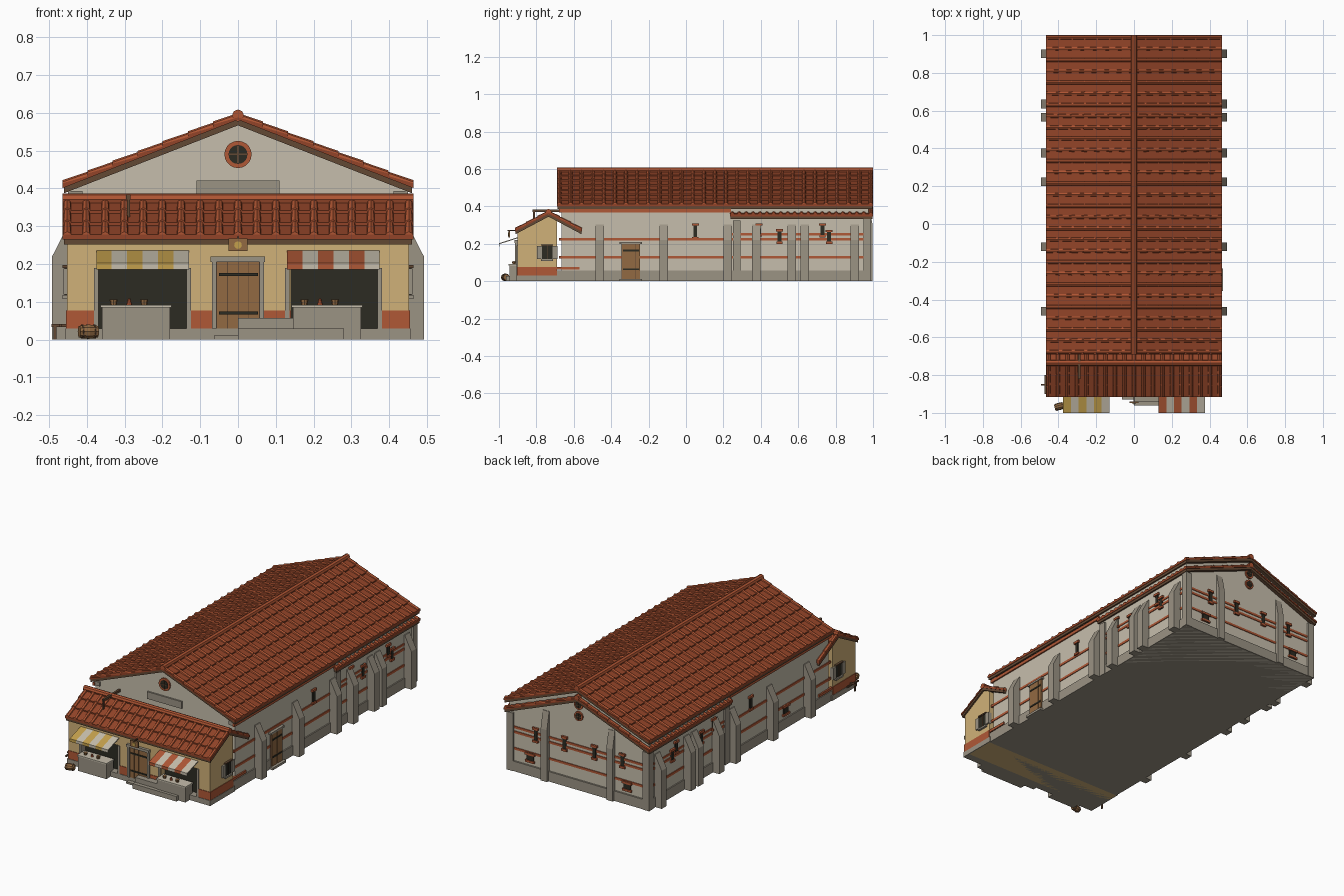
import bpy, bmesh, math
from mathutils import Matrix, Vector

if "Cube" in bpy.data.objects:
    bpy.data.objects.remove(bpy.data.objects["Cube"])

def lin(c):
    return tuple(((v / 255 + 0.055) / 1.055) ** 2.4 if v > 10 else v / 3295 for v in c) + (1,)

COLORS = dict(tile=(174, 84, 50), dark_tile=(146, 68, 40), timber=(98, 72, 52), plaster=(198, 190, 172),
              ochre=(208, 177, 120), stone=(155, 147, 132), brick=(176, 88, 54), opening=(44, 43, 34),
              wood=(146, 106, 66), yellow=(196, 160, 76))
MATS = {}
for n, c in COLORS.items():
    MATS[n] = bpy.data.materials.new(n)
    MATS[n].diffuse_color = lin(c)

class Part:
    """Collects simple solids into one named object."""
    def __init__(self, name):
        self.name, self.bm, self.slots = name, bmesh.new(), []

    def slot(self, mat):
        if mat not in self.slots:
            self.slots.append(mat)
        return self.slots.index(mat)

    def loft(self, a, b, mat):
        """Solid between two matching closed outlines."""
        A, B = [self.bm.verts.new(p) for p in a], [self.bm.verts.new(p) for p in b]
        n, k = len(A), self.slot(mat)
        fs = [self.bm.faces.new(A), self.bm.faces.new(B[::-1])]
        fs += [self.bm.faces.new((A[i], B[i], B[(i + 1) % n], A[(i + 1) % n])) for i in range(n)]
        for f in fs:
            f.material_index = k

    def prism(self, axis, pts, lo, hi, mat):
        put = (lambda p, t: (t, p[0], p[1])) if axis == 'x' else (lambda p, t: (p[0], t, p[1]))
        self.loft([put(p, lo) for p in pts], [put(p, hi) for p in pts], mat)

    def box(self, x0, x1, y0, y1, z0, z1, mat):
        self.prism('x', [(y0, z0), (y1, z0), (y1, z1), (y0, z1)], x0, x1, mat)

    def cyl(self, center, axis, r0, r1, length, mat, n=10):
        q = Vector(axis).to_track_quat('Z', 'Y')
        ring = lambda r, h: [Vector(center) + q @ Vector((r * math.cos(i * math.tau / n),
                             r * math.sin(i * math.tau / n), h)) for i in range(n)]
        self.loft(ring(r0, -length / 2), ring(r1, length / 2), mat)

    def wall(self, side, u0, u1, z0, z1, out, mat):
        """Plate on a hall wall: right, left or back."""
        if side == 'back':
            self.box(u0, u1, 0.97, 0.975 + out, z0, z1, mat)
        else:
            s = 1 if side == 'right' else -1
            self.box(s * 0.44, s * (0.445 + out), u0, u1, z0, z1, mat)

    def done(self):
        bmesh.ops.recalc_face_normals(self.bm, faces=self.bm.faces)
        me = bpy.data.meshes.new(self.name)
        self.bm.to_mesh(me)
        for m in self.slots:
            me.materials.append(MATS[m])
        ob = bpy.data.objects.new(self.name, me)
        bpy.context.collection.objects.link(ob)
        return ob

def roof(name, half, apex, slope, a, b, count, rows):
    """Gabled tile roof, ridge along local y: boards, stepped pans, tapered cover tiles."""
    p = Part(name)
    step, r = half / rows, 0.013
    for s in (-1, 1):
        h = lambda x, dz: (s * x, apex - slope * x + dz)
        p.prism('y', [h(0, 0), h(half - .004, 0), h(half - .004, .018), h(0, .018)], a + .004, b - .004, 'timber')
        for i in range(rows):
            u, v = i * step, (i + 1) * step
            p.prism('y', [h(u, .015), h(v, .015), h(v, .028), h(u, .021)], a, b, 'dark_tile')
            for j in range(count + 1):
                y = a + r + (b - a - 2 * r) * j / count
                ring = lambda x, q: [(s * x, y + q * math.cos(t * math.pi / 4),
                                      apex - slope * x + .020 + 1.25 * q * math.sin(t * math.pi / 4)) for t in range(5)]
                p.loft(ring(u, r * .78), ring(v, r), 'tile')
    p.cyl((0, (a + b) / 2, apex + .026), (0, 1, 0), .016, .016, b - a, 'tile', 8)
    return p.done()

# Roofs
roof('main_roof', .465, .567, .39, -.69, 1.0, 28, 7)
roof('rear_lower_roof', .465, .512, .39, .235, 1.0, 20, 7)
shop_roof = roof('shop_roof', .18, .345, .53, -.465, .465, 18, 3)
shop_roof.rotation_euler.z = math.pi / 2
shop_roof.location.y = -.735

# Hall walls and plinth
p = Part('hall_walls')
p.prism('y', [(-.445, 0), (.445, 0), (.445, .396), (0, .57), (-.445, .396)], -.665, .975, 'plaster')
p.done()
p = Part('hall_plinth')
p.box(-.452, .452, -.69, .985, 0, .057, 'stone')
p.done()

# Brick courses
p = Part('brick_courses')
for side in ('right', 'left'):
    for z in (.122, .217):
        p.wall(side, -.68, .978, z, z + .014, .004, 'brick')
    p.wall(side, .24, .978, .245, .257, .004, 'brick')
    p.wall(side, -.68, .24, .368, .386, .008, 'brick')
    p.wall(side, -.69, -.57, .062, .077, .008, 'brick')
for z in (.122, .217, .245):
    p.wall('back', -.448, .448, z, z + .013, .004, 'brick')
p.done()

# Buttresses and pilasters
p = Part('buttresses')
for s in (-1, 1):
    for y in (-.462, -.12, .223, .376, .565, .635, .902):
        p.prism('y', [(s * .44, 0), (s * .492, 0), (s * .492, .22), (s * .45, .302), (s * .44, .302)],
                y - .023, y + .023, 'stone')
    p.box(s * .44, s * .455, .25, .292, 0, .325, 'stone')
    p.box(s * .415, s * .456, .95, .988, 0, .335, 'stone')
    p.prism('x', [(.97, 0), (.998, 0), (.998, .3), (.978, .4), (.97, .4)], s * .19, s * .23, 'stone')
p.done()

# Slit windows with brick heads and sills
p = Part('slit_windows')
slits = [('back', x, .2, .285) for x in (.275, .09, -.1, -.28)] + [('left', -.27, .075, .135)]
slits += [('back', x, .075, .13) for x in (.31, -.31)]
for side in ('right', 'left'):
    slits += [(side, .05, .225, .31), (side, .39, .24, .31), (side, .5, .2, .28),
              (side, .73, .235, .31), (side, .765, .2, .275)]
for side, u, z0, z1 in slits:
    w = .022 if z1 < .15 else .010
    p.wall(side, u - w, u + w, z0, z1, .007, 'opening')
    p.wall(side, u - w - .009, u + w + .009, z1 - .013, z1, .012, 'brick')
    p.wall(side, u - w - .007, u + w + .007, z0, z0 + .012, .012, 'brick')
p.done()

# Round gable windows
p = Part('round_windows')
for y, s, z in ((-.665, -1, .49), (.975, 1, .49), (.975, 1, .425)):
    k = 1 if s < 0 else .75
    p.cyl((0, y, z), (0, 1, 0), .036 * k, .036 * k, .016, 'brick', 20)
    p.cyl((0, y + s * .005, z), (0, 1, 0), .025 * k, .025 * k, .010, 'opening', 20)
    p.box(-.002, .002, y, y + s * .012, z - .025 * k, z + .025 * k, 'timber')
    p.box(-.025 * k, .025 * k, y, y + s * .012, z - .002, z + .002, 'timber')
p.done()
p = Part('gable_stones')
p.box(-.11, .11, -.674, -.66, .38, .421, 'stone')
for s in (-1, 1):
    p.box(s * .412, s * .45, -.675, -.64, .37, .393, 'stone')
p.done()

# Shop body, front piers and red dado
p = Part('shop_walls')
p.prism('x', [(-.86, 0), (-.69, 0), (-.69, .325), (-.735, .35), (-.86, .282)], -.452, .452, 'ochre')
p.prism('x', [(-.9, .19), (-.86, .19), (-.86, .282), (-.9, .262)], -.452, .452, 'ochre')
for x0, x1 in ((-.452, -.372), (-.13, .14), (.375, .452)):
    p.box(x0, x1, -.9, -.86, .03, .19, 'ochre')
    p.box(x0, x1, -.903, -.86, .03, .077, 'brick')
for s in (-1, 1):
    p.box(s * .44, s * .455, -.903, -.69, .03, .077, 'brick')
p.done()
p = Part('shop_plinth')
p.box(-.457, .457, -.906, -.68, 0, .03, 'stone')
p.done()

# Stall openings, counters, goods and awnings
for name, x0, x1, c0, c1, stripe in (('left', -.375, -.13, -.36, -.18, 'yellow'),
                                     ('right', .13, .375, .145, .325, 'brick')):
    p = Part(name + '_stall')
    p.box(x0, x1, -.864, -.855, .03, .19, 'opening')
    for x in (x0, x1):
        p.box(x - .006, x + .006, -.906, -.865, .03, .19, 'stone')
    p.box(c0, c1, -.945, -.88, 0, .087, 'stone')
    p.box(c0 - .004, c1 + .004, -.949, -.878, .085, .092, 'plaster')
    for i, f in enumerate((.17, .4, .62)):
        x = c0 + f * (c1 - c0)
        if i == 1:
            p.cyl((x, -.92, .1), (0, 0, 1), .008, .003, .018, 'brick', 8)
        else:
            p.cyl((x, -.92, .099), (0, 0, 1), .008, .011, .015, 'wood', 8)
    p.done()
    p = Part(name + '_awning')
    w = (x1 - x0) / 6
    for i in range(6):
        p.prism('x', [(-.895, .237), (-1, .203), (-1, .186), (-.996, .186), (-.996, .199), (-.895, .231)],
                x0 + i * w, x0 + (i + 1) * w, 'plaster' if i % 2 else stripe)
    p.done()

# Front door, frame and hanging sign
p = Part('front_door')
for i in range(4):
    x = -.055 + i * .028
    p.box(x, x + .0265, -.907, -.89, .03, .205, 'wood')
p.box(-.057, .058, -.904, -.89, .03, .205, 'timber')
for z in (.067, .168):
    p.box(-.05, .053, -.911, -.9, z, z + .008, 'opening')
for x in (-.063, .063):
    p.box(x - .006, x + .006, -.913, -.89, .03, .206, 'stone')
p.box(-.073, .071, -.916, -.89, .205, .22, 'stone')
p.done()
p = Part('hanging_sign')
p.box(-.025, .025, -.948, -.941, .234, .268, 'wood')
p.cyl((0, -.948, .25), (0, 1, 0), .010, .010, .006, 'yellow', 12)
p.box(-.003, .003, -.955, -.89, .268, .273, 'timber')
p.done()

# Front steps
p = Part('front_steps')
p.box(0, .28, -.962, -.9, 0, .029, 'stone')
p.box(0, .145, -.94, -.9, 0, .057, 'stone')
p.box(-.063, 0, -.93, -.9, 0, .011, 'stone')
p.done()

# Hall side door
p = Part('side_door')
for i in range(4):
    p.wall('right', -.342 + i * .0245, -.319 + i * .0245, .012, .2, .012, 'wood')
p.wall('right', -.344, -.246, .012, .2, .009, 'timber')
for z in (.06, .16):
    p.wall('right', -.338, -.25, z, z + .009, .015, 'opening')
p.wall('right', -.355, -.235, .2, .211, .016, 'stone')
p.wall('right', -.355, -.235, 0, .013, .027, 'stone')
p.done()

# Shuttered windows on the shop sides
p = Part('shop_side_windows')
for s in (-1, 1):
    p.box(s * .44, s * .456, -.77, -.715, .118, .19, 'opening')
    p.box(s * .44, s * .459, -.744, -.741, .118, .19, 'timber')
    for y in (-.796, -.714):
        p.box(s * .44, s * .462, y, y + .026, .12, .188, 'stone')
    p.box(s * .44, s * .464, -.775, -.71, .108, .118, 'stone')
    p.box(s * .44, s * .464, -.775, -.71, .19, .197, 'timber')
p.done()

# Hoist beam over the shop roof
p = Part('hoist_beam')
p.box(-.296, -.284, -.82, -.66, .371, .384, 'timber')
p.box(-.294, -.286, -.818, -.808, .32, .375, 'timber')
p.done()

# Barrel lying in front and hitching rail at the left
p = Part('barrel')
ax = Vector((1, .25, 0)).normalized()
for s in (-1, 1):
    c = Vector((-.396, -.966, .021)) + ax * s * .0125
    p.cyl(c, ax * s, .020, .016, .025, 'wood', 10)
    p.cyl(c + ax * s * .004, ax, .0195, .0195, .004, 'timber', 10)
p.done()
p = Part('hitching_rail')
p.box(-.474, -.466, -.9, -.8, .034, .042, 'timber')
p.box(-.493, -.45, -.856, -.846, .034, .042, 'timber')
p.box(-.488, -.481, -.855, -.847, 0, .036, 'timber')
p.done()

for m in bpy.data.materials:
    if m.users and not m.is_grease_pencil:
        m.use_nodes = True
        m.node_tree.nodes["Principled BSDF"].inputs["Base Color"].default_value = m.diffuse_color
